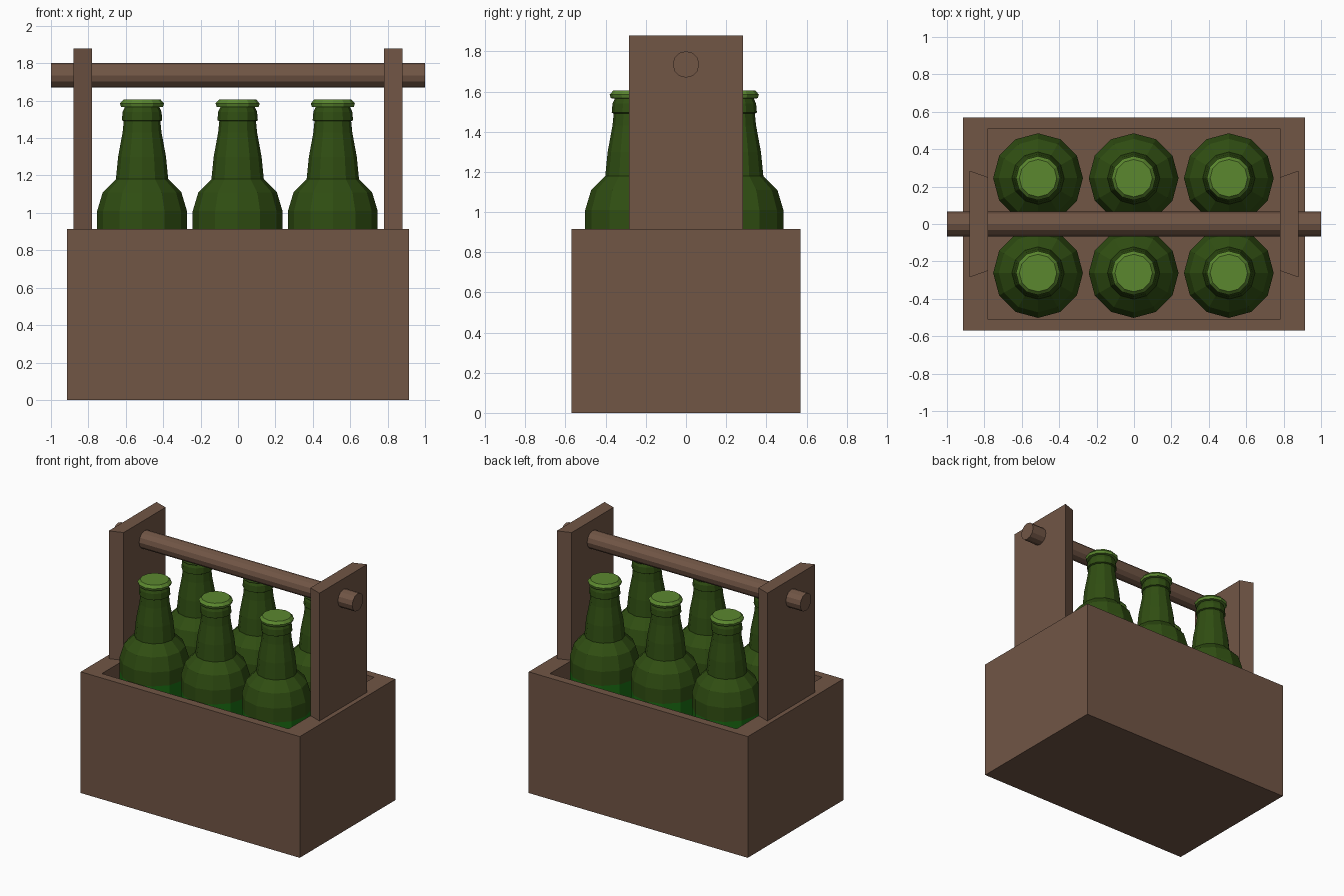
import bpy, bmesh, math

if "Cube" in bpy.data.objects:
    bpy.data.objects.remove(bpy.data.objects["Cube"])


def material(name, rgb):
    m = bpy.data.materials.new(name)
    m.diffuse_color = (*rgb, 1.0)
    m.use_nodes = True
    m.node_tree.nodes["Principled BSDF"].inputs["Base Color"].default_value = m.diffuse_color
    return m


WOOD = material("brown wood", (0.165, 0.092, 0.060))
GLASS = material("dark green glass", (0.029, 0.075, 0.006))
LABEL = material("bright green label", (0.010, 0.145, 0.006))
CAP = material("light green cap", (0.105, 0.245, 0.028))


def loft(name, rings, mat):
    """Skin a stack of equal-length point rings and close both ends."""
    bm = bmesh.new()
    loops = [[bm.verts.new(p) for p in ring] for ring in rings]
    n = len(loops[0])
    for a, b in zip(loops, loops[1:]):
        for i in range(n):
            j = (i + 1) % n
            bm.faces.new((a[i], a[j], b[j], b[i]))
    bm.faces.new(loops[0][::-1])
    bm.faces.new(loops[-1])
    bmesh.ops.recalc_face_normals(bm, faces=bm.faces[:])
    mesh = bpy.data.meshes.new(name)
    bm.to_mesh(mesh)
    bm.free()
    mesh.materials.append(mat)
    obj = bpy.data.objects.new(name, mesh)
    bpy.context.collection.objects.link(obj)
    return obj


def rect(x, y, z):
    return [(-x, -y, z), (x, -y, z), (x, y, z), (-x, y, z)]


def lathe(name, profile, centre, mat, sides=12):
    rings = [[(centre[0] + r * math.cos(2 * math.pi * i / sides),
               centre[1] + r * math.sin(2 * math.pi * i / sides), z)
              for i in range(sides)] for r, z in profile]
    return loft(name, rings, mat)


# Open crate: outer walls, rim, inner walls and floor in one skin
loft("crate", [rect(0.915, 0.57, 0), rect(0.915, 0.57, 0.915),
               rect(0.78, 0.51, 0.915), rect(0.78, 0.51, 0.07)], WOOD)

# End posts, slightly narrower on the inner side
for side, label in ((-1, "left"), (1, "right")):
    plan = [(0.78, -0.25), (0.88, -0.285), (0.88, 0.285), (0.78, 0.25)]
    loft(label + "_post",
         [[(side * x, y, z) for x, y in plan] for z in (0.915, 1.88)], WOOD)

# Round carrying handle through the posts
loft("handle", [[(x, 0.066 * math.cos(math.pi * i / 6),
                  1.735 + 0.066 * math.sin(math.pi * i / 6)) for i in range(12)]
                for x in (-1, 1)], WOOD)

# Bottles: glass with a bright lower body, and a flared cap
BOTTLE = [(0.21, 0.07), (0.24, 0.11), (0.24, 0.905), (0.24, 1.01), (0.21, 1.11),
          (0.14, 1.18), (0.128, 1.30), (0.104, 1.43), (0.098, 1.49),
          (0.108, 1.495), (0.104, 1.54), (0.088, 1.575)]
CAP_PROFILE = [(0.095, 1.565), (0.112, 1.567), (0.118, 1.585), (0.10, 1.605)]
for row, y in (("front", -0.262), ("back", 0.245)):
    for i, x in enumerate((-0.513, -0.002, 0.507)):
        tag = f"{row}_{i + 1}"
        bottle = lathe("bottle_" + tag, BOTTLE, (x, y), GLASS)
        bottle.data.materials.append(LABEL)
        for f in bottle.data.polygons:
            f.material_index = 1 if f.center.z < 0.9 else 0
        lathe("cap_" + tag, CAP_PROFILE, (x, y), CAP)
